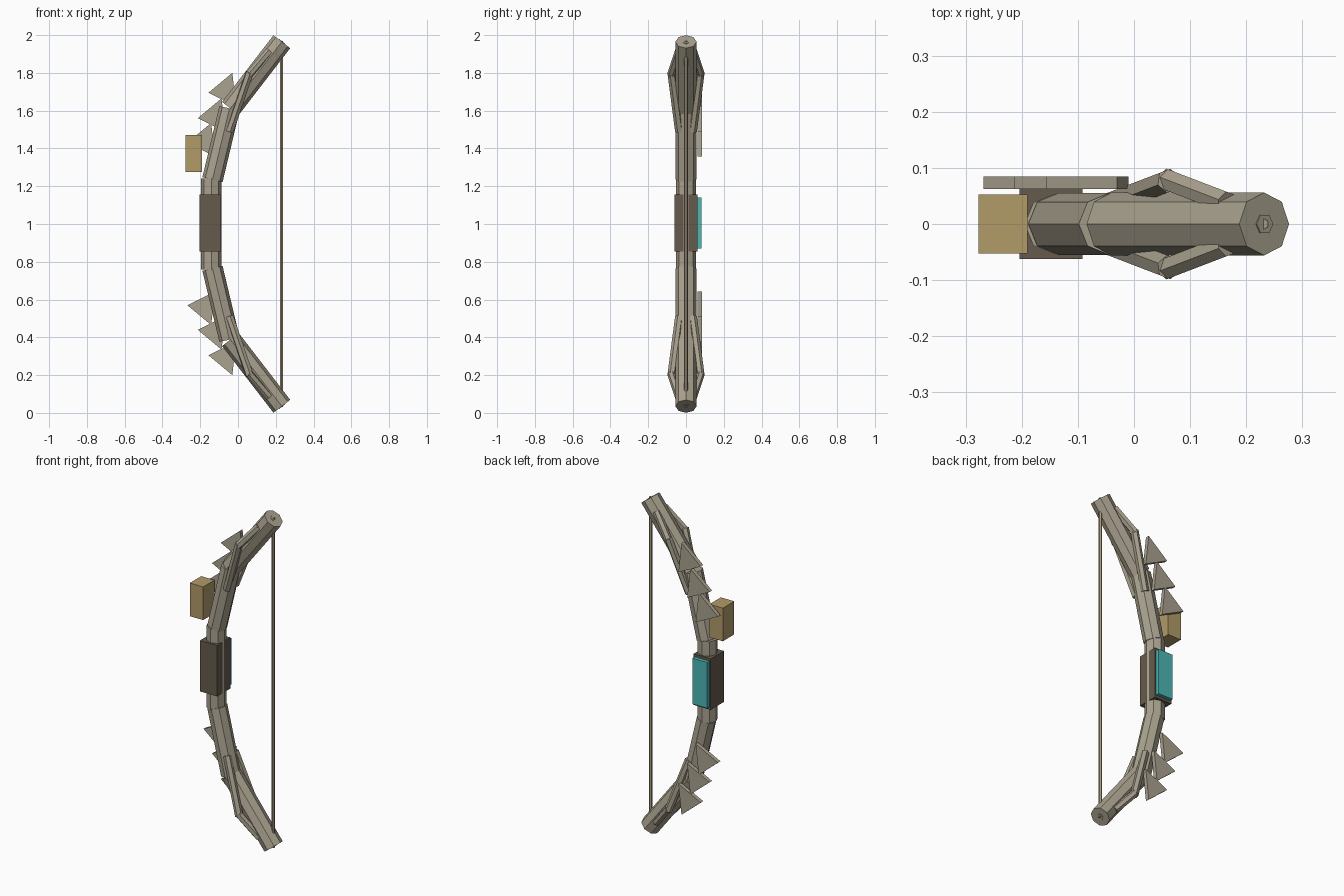
import bpy
import bmesh
from mathutils import Vector

cube = bpy.data.objects.get("Cube")
if cube:
    bpy.data.objects.remove(cube, do_unlink=True)


def material(name, rgb):
    mat = bpy.data.materials.new(name)
    mat.use_nodes = True
    colour = (*rgb, 1)
    mat.diffuse_color = colour
    mat.node_tree.nodes["Principled BSDF"].inputs["Base Color"].default_value = colour
    return mat


WOOD = material("weathered_wood", (0.40, 0.36, 0.275))
CORD = material("tan_cord", (0.40, 0.32, 0.22))
LEATHER = material("dark_leather", (0.13, 0.105, 0.072))
BRASS = material("dull_brass", (0.44, 0.325, 0.14))
TEAL = material("teal_panel", (0.075, 0.47, 0.47))


def finish(name, bm, mat):
    bmesh.ops.recalc_face_normals(bm, faces=bm.faces)
    mesh = bpy.data.meshes.new(name)
    bm.to_mesh(mesh)
    bm.free()
    mesh.materials.append(mat)
    obj = bpy.data.objects.new(name, mesh)
    bpy.context.collection.objects.link(obj)
    return obj


def rod(name, start, end, radius, sides, mat):
    """Straight faceted rod between two points."""
    start, end = Vector(start), Vector(end)
    axis = end - start
    bm = bmesh.new()
    bmesh.ops.create_cone(bm, cap_ends=True, segments=sides, radius1=radius,
                          radius2=radius, depth=axis.length)
    obj = finish(name, bm, mat)
    obj.rotation_mode = 'QUATERNION'
    obj.rotation_quaternion = axis.to_track_quat('Z', 'Y')
    obj.location = (start + end) / 2
    return obj


def box(name, low, high, mat):
    low, high = Vector(low), Vector(high)
    bm = bmesh.new()
    bmesh.ops.create_cube(bm, size=1)
    bmesh.ops.scale(bm, vec=high - low, verts=bm.verts)
    bmesh.ops.translate(bm, vec=(low + high) / 2, verts=bm.verts)
    return finish(name, bm, mat)


def prism(name, outline, y_front, y_back, mat):
    """Flat plate with an outline in x and z."""
    bm = bmesh.new()
    face = bm.faces.new([bm.verts.new((x, y_front, z)) for x, z in outline])
    extruded = bmesh.ops.extrude_face_region(bm, geom=[face])["geom"]
    verts = [g for g in extruded if isinstance(g, bmesh.types.BMVert)]
    bmesh.ops.translate(bm, vec=(0, y_back - y_front, 0), verts=verts)
    return finish(name, bm, mat)


# Grip section of the bow, its wrap and side panel
rod("centre_stave", (-0.141, 0, 0.76), (-0.141, 0, 1.24), 0.054, 8, WOOD)
box("grip_wrap", (-0.204, -0.062, 0.855), (-0.092, 0.062, 1.155), LEATHER)
box("grip_panel", (-0.195, 0.06, 0.87), (-0.10, 0.083, 1.14), TEAL)

# Sight block on the outer side
box("sight_block", (-0.277, -0.053, 1.275), (-0.19, 0.053, 1.47), BRASS)

# Bowstring, running through both tips
rod("string", (0.231, 0, 0.031), (0.231, 0, 1.969), 0.0095, 6, CORD)

# Both limbs, measured from the middle height
for side, up in (("upper", 1), ("lower", -1)):
    def at(x, y, rise):
        return (x, y, 1 + up * rise)

    rod(side + "_inner_limb", at(-0.135, 0, 0.235), at(-0.045, 0, 0.612), 0.055, 8, WOOD)
    rod(side + "_outer_limb", at(-0.04, 0, 0.612), at(0.232, 0, 0.965), 0.056, 8, WOOD)
    rod(side + "_string_knob", at(0.216, 0, 0.945), at(0.2335, 0, 0.967), 0.019, 6, WOOD)

    # Paired braces that bow out at the limb joint
    for face, s in (("front", -1), ("back", 1)):
        rod(f"{side}_{face}_inner_brace", at(-0.045, s * 0.036, 0.49),
            at(0.062, s * 0.077, 0.803), 0.022, 6, WOOD)
        rod(f"{side}_{face}_outer_brace", at(0.058, s * 0.079, 0.79),
            at(0.165, s * 0.038, 0.915), 0.021, 6, WOOD)

    # Triangular spikes along the outer edge of the back
    for i, (x, rise) in enumerate([(-0.268, 0.43), (-0.213, 0.56), (-0.156, 0.695)]):
        outline = [(x, 1 + up * rise),
                   (x + 0.146, 1 + up * (rise - 0.072)),
                   (x + 0.126, 1 + up * (rise + 0.105))]
        prism(f"{side}_spike_{i + 1}", outline, 0.062, 0.085, WOOD)
